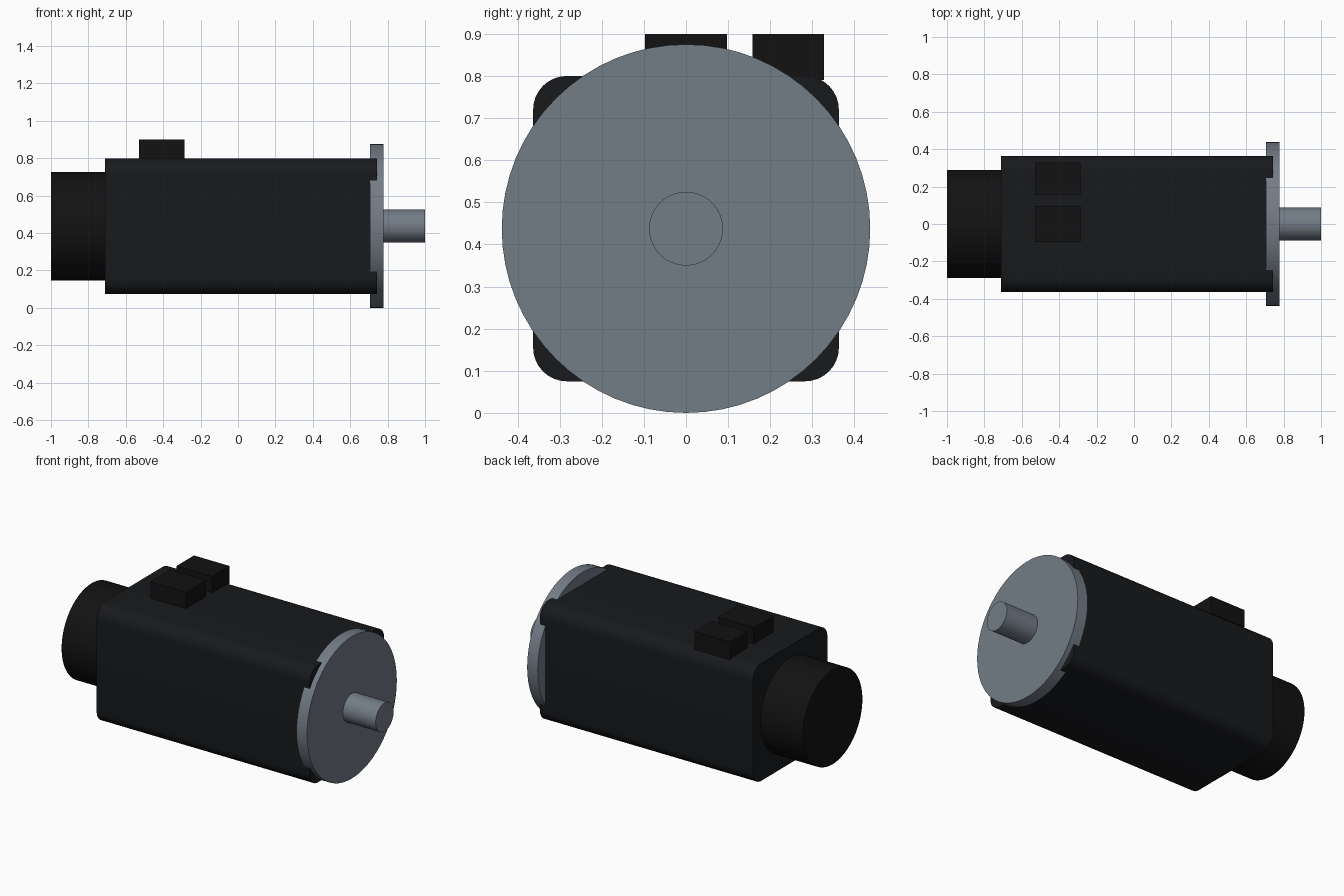
import bpy, math

if "Cube" in bpy.data.objects:
    bpy.data.objects.remove(bpy.data.objects["Cube"])

CZ = 0.4375  # height of the motor axis


def material(name, rgb):
    m = bpy.data.materials.new(name)
    m.diffuse_color = (*rgb, 1)
    m.use_nodes = True
    m.node_tree.nodes["Principled BSDF"].inputs["Base Color"].default_value = m.diffuse_color
    return m


steel = material("steel", (0.17, 0.20, 0.24))
coat = material("black_coat", (0.009, 0.010, 0.012))
plastic = material("black_plastic", (0.006, 0.006, 0.006))


def finish(name, mat):
    ob = bpy.context.object
    ob.name = name
    ob.data.materials.append(mat)
    return ob


def cylinder(name, x0, x1, r, mat):
    bpy.ops.mesh.primitive_cylinder_add(vertices=64, radius=r, depth=x1 - x0,
                                        location=((x0 + x1) / 2, 0, CZ),
                                        rotation=(0, math.pi / 2, 0))
    bpy.ops.object.shade_smooth_by_angle(angle=math.radians(30))
    return finish(name, mat)


def box(name, x, y, z, mat):
    bpy.ops.mesh.primitive_cube_add(size=1, location=[sum(r) / 2 for r in (x, y, z)])
    ob = finish(name, mat)
    ob.scale = [r[1] - r[0] for r in (x, y, z)]
    bpy.ops.object.transform_apply(location=False, rotation=False, scale=True)
    return ob


# Square housing, with only its four lengthwise edges rounded
body = box("motor_housing", (-0.71, 0.743), (-0.363, 0.363), (0.075, 0.80), coat)
weights = body.data.attributes.new("bevel_weight_edge", 'FLOAT', 'EDGE')
for e in body.data.edges:
    a, b = (body.data.vertices[i].co for i in e.vertices)
    weights.data[e.index].value = 1.0 if abs(a.x - b.x) > 0.1 else 0.0
bev = body.modifiers.new("rounded_corners", 'BEVEL')
bev.limit_method = 'WEIGHT'
bev.width = 0.08
bev.segments = 8
bpy.ops.object.modifier_apply(modifier=bev.name)
bpy.ops.object.shade_smooth_by_angle(angle=math.radians(30))

# Turned parts along the axis
cylinder("rear_encoder_cover", -1.0, -0.70, 0.29, plastic)
cylinder("mounting_flange", 0.705, 0.777, 0.4375, steel)
cylinder("output_shaft", 0.77, 1.0, 0.0875, steel)

# Cable connectors on top
box("power_connector", (-0.53, -0.287), (-0.097, 0.097), (0.79, 0.90), plastic)
box("signal_connector", (-0.53, -0.287), (0.158, 0.328), (0.79, 0.90), plastic)
